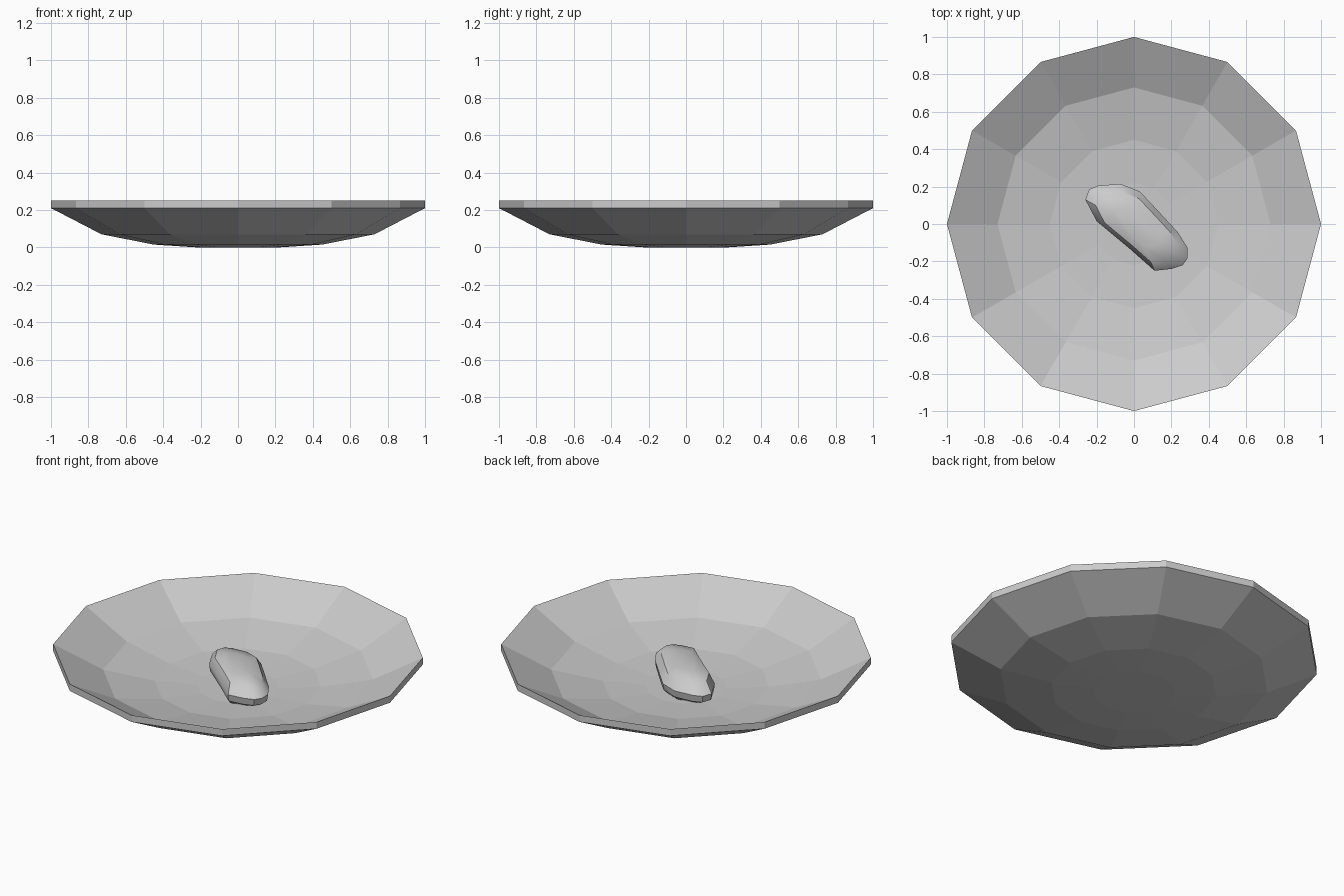
import bpy, bmesh
from math import sin, cos, tau, radians

if "Cube" in bpy.data.objects:
    bpy.data.objects.remove(bpy.data.objects["Cube"])


def loft(name, rings):
    """Skin a list of equal-length point rings and cap both ends."""
    bm = bmesh.new()
    loops = [[bm.verts.new(p) for p in ring] for ring in rings]
    n = len(loops[0])
    for a, b in zip(loops, loops[1:]):
        for i in range(n):
            j = (i + 1) % n
            bm.faces.new((a[i], a[j], b[j], b[i]))
    bm.faces.new(loops[0][::-1])
    bm.faces.new(loops[-1])
    bmesh.ops.recalc_face_normals(bm, faces=bm.faces)
    mesh = bpy.data.meshes.new(name)
    bm.to_mesh(mesh)
    bm.free()
    obj = bpy.data.objects.new(name, mesh)
    bpy.context.collection.objects.link(obj)
    return obj


# Shallow twelve-sided dish: outer profile up to the rim, then back down inside
SIDES, WALL = 12, 0.04
outer = [(0.22, 0.0), (0.45, 0.015), (0.73, 0.07), (1.0, 0.21)]
profile = outer + [(r, z + WALL) for r, z in reversed(outer)]
dish = loft("dish", [[(r * cos(tau * i / SIDES), r * sin(tau * i / SIDES), z)
                      for i in range(SIDES)] for r, z in profile])

# Oblong stone lying diagonally in the dish: one outline, scaled per level
outline = [(-0.26, 0.13), (-0.24, 0.185), (-0.19, 0.205), (-0.075, 0.215),
           (0.03, 0.175), (0.115, 0.085), (0.235, -0.045), (0.285, -0.125),
           (0.285, -0.185), (0.26, -0.22), (0.2, -0.24), (0.11, -0.25),
           (-0.02, -0.135), (-0.2, 0.015)]
cx, cy = 0.01, -0.018
levels = [(0.78, 0.042), (0.97, 0.075), (1.0, 0.115), (0.8, 0.165), (0.45, 0.185)]
stone = loft("stone", [[(cx + (x - cx) * s, cy + (y - cy) * s, z)
                        for x, y in outline] for s, z in levels])

# Smooth the stone, keeping its stronger creases
bpy.ops.object.select_all(action='DESELECT')
stone.select_set(True)
bpy.context.view_layer.objects.active = stone
bpy.ops.object.shade_smooth_by_angle(angle=radians(35))
